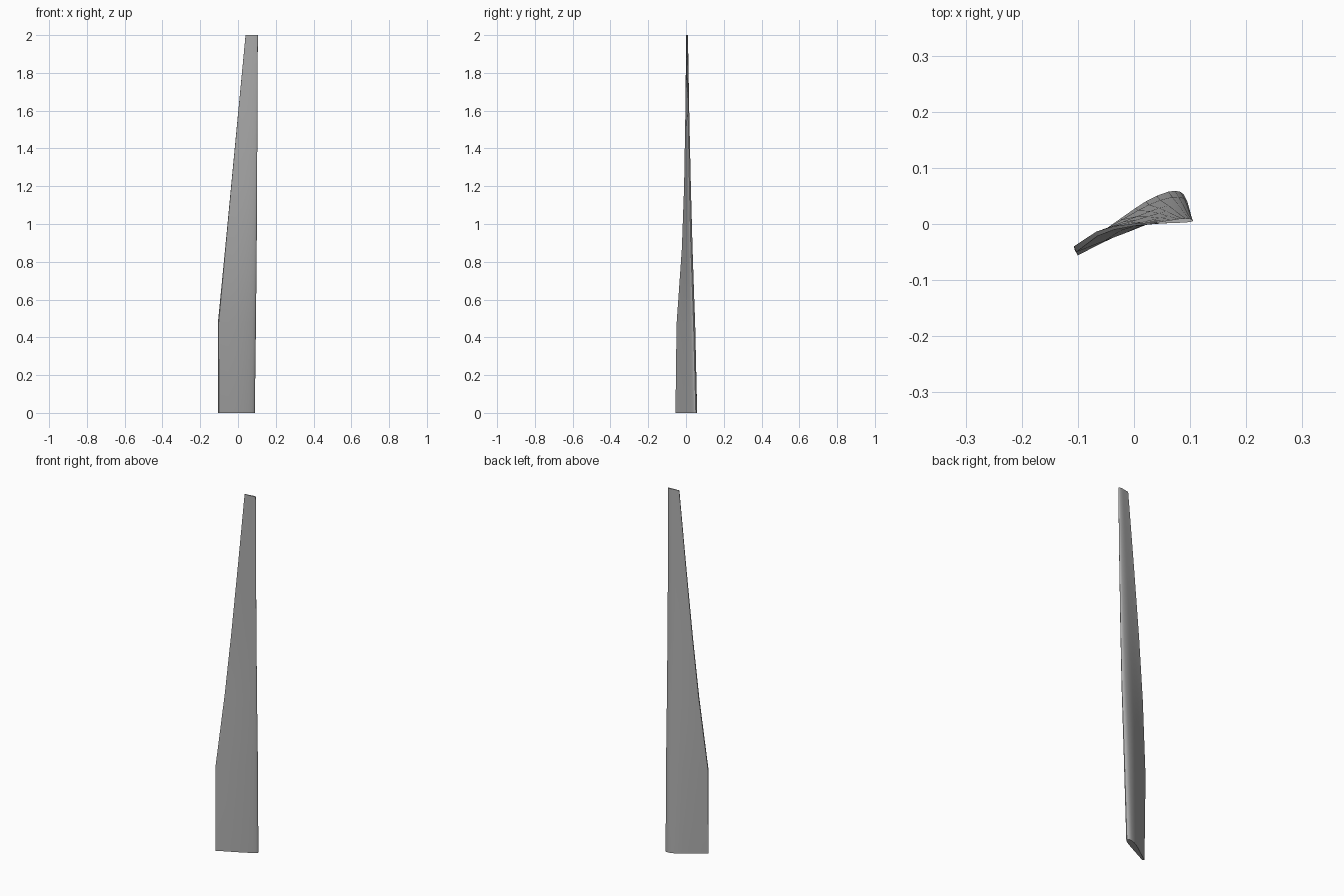
import bpy
import bmesh
from mathutils import Vector

cube = bpy.data.objects.get("Cube")
if cube:
    bpy.data.objects.remove(cube, do_unlink=True)

# Airfoil outline: (distance from leading edge, offset from chord line)
UPPER = [(1, .025), (.85, .038), (.7, .056), (.55, .074), (.4, .092), (.3, .1),
         (.2, .098), (.1, .083), (.05, .064), (.012, .034)]
LOWER = [(0, 0), (.012, -.02), (.05, -.034), (.1, -.041), (.2, -.045),
         (.35, -.045), (.55, -.04), (.75, -.032), (1, -.025)]
OUTLINE = UPPER + LOWER

# Stations up the blade: height, trailing edge, leading edge, relative thickness
STATIONS = [
    (0, (-.103, -.051), (.089, .052), 1),
    (.47, (-.105, -.045), (.095, .04), 1),
    (.87, (-.067, -.018), (.099, .026), .95),
    (1.2, (-.036, -.007), (.101, .018), .9),
    (1.6, (.002, -.001), (.103, .011), .85),
    (2, (.04, .002), (.105, .006), .8),
]


def section(bm, z, trailing, leading, thickness):
    """Place one airfoil ring along the line from leading to trailing edge."""
    nose = Vector(leading)
    chord = Vector(trailing) - nose
    normal = Vector((chord.y, -chord.x))
    ring = []
    for along, offset in OUTLINE:
        p = nose + chord * along + normal * offset * thickness
        ring.append(bm.verts.new((p.x, p.y, z)))
    return ring


# Loft the twisted, tapering blade
bm = bmesh.new()
rings = [section(bm, *station) for station in STATIONS]
count = len(OUTLINE)
for low, high in zip(rings, rings[1:]):
    for i in range(count):
        j = (i + 1) % count
        bm.faces.new((low[i], low[j], high[j], high[i]))

# Root and tip caps
bm.faces.new(rings[0][::-1])
bm.faces.new(rings[-1])
bmesh.ops.recalc_face_normals(bm, faces=bm.faces[:])

mesh = bpy.data.meshes.new("blade")
bm.to_mesh(mesh)
bm.free()
blade = bpy.data.objects.new("blade", mesh)
bpy.context.collection.objects.link(blade)

# Plain grey finish
grey = bpy.data.materials.new("plain grey")
grey.use_nodes = True
colour = (.42, .42, .42, 1)
grey.diffuse_color = colour
for node in grey.node_tree.nodes:
    if node.type == 'BSDF_PRINCIPLED':
        node.inputs["Base Color"].default_value = colour
mesh.materials.append(grey)

bpy.ops.object.select_all(action='DESELECT')
blade.select_set(True)
bpy.context.view_layer.objects.active = blade
bpy.ops.object.shade_smooth_by_angle(angle=.7)
